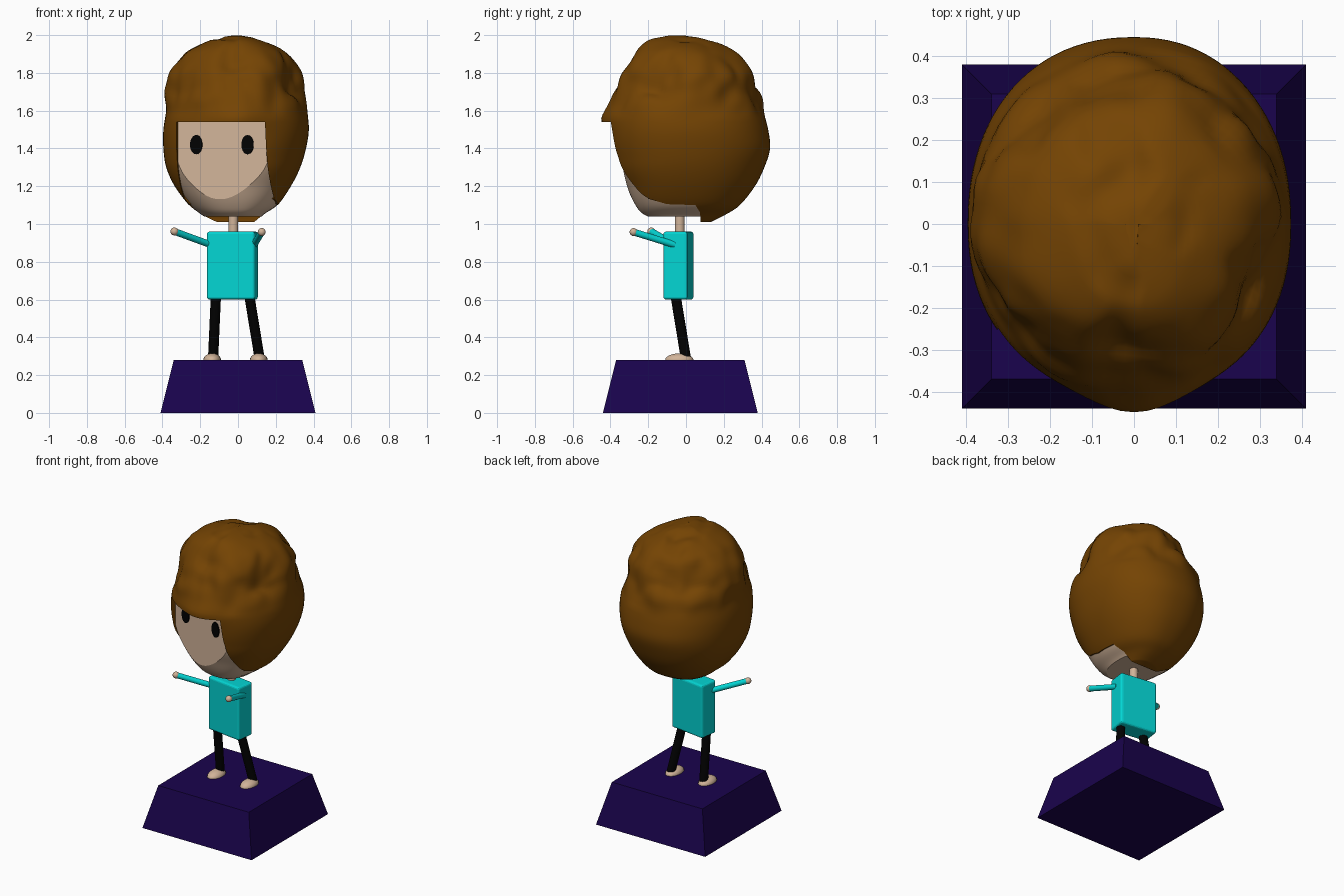
import bpy, bmesh, math
from mathutils import Vector, Matrix, noise

if "Cube" in bpy.data.objects:
    bpy.data.objects.remove(bpy.data.objects["Cube"])


def mat(name, rgb):
    m = bpy.data.materials.new(name)
    m.diffuse_color = (*rgb, 1)
    m.use_nodes = True
    m.node_tree.nodes["Principled BSDF"].inputs["Base Color"].default_value = m.diffuse_color
    return m


PURPLE = mat("dark purple", (0.010, 0.001, 0.074))
SKIN = mat("skin", (0.64, 0.455, 0.32))
BROWN = mat("brown hair", (0.175, 0.057, 0.001))
CYAN = mat("cyan shirt", (0.001, 0.66, 0.65))
BLACK = mat("black", (0.0005, 0.0005, 0.0005))


def finish(bm, name, material, smooth=None):
    bmesh.ops.recalc_face_normals(bm, faces=bm.faces)
    me = bpy.data.meshes.new(name)
    bm.to_mesh(me)
    bm.free()
    ob = bpy.data.objects.new(name, me)
    bpy.context.collection.objects.link(ob)
    if material:
        me.materials.append(material)
    if smooth:
        shade(ob, smooth)
    return ob


def activate(ob):
    bpy.ops.object.select_all(action='DESELECT')
    ob.select_set(True)
    bpy.context.view_layer.objects.active = ob


def shade(ob, deg):
    activate(ob)
    bpy.ops.object.shade_smooth_by_angle(angle=math.radians(deg))


def box(name, size, loc, material, turn=0, bevel=0):
    bm = bmesh.new()
    bmesh.ops.create_cube(bm, size=1)
    bmesh.ops.scale(bm, vec=size, verts=bm.verts)
    if bevel:
        bmesh.ops.bevel(bm, geom=bm.edges[:], offset=bevel, segments=3, affect='EDGES', profile=0.5)
    bmesh.ops.rotate(bm, matrix=Matrix.Rotation(turn, 3, 'Z'), verts=bm.verts)
    bmesh.ops.translate(bm, vec=loc, verts=bm.verts)
    return finish(bm, name, material)


def rod(name, a, b, r, material):
    a, b = Vector(a), Vector(b)
    d = b - a
    m = Matrix.Translation((a + b) / 2) @ d.to_track_quat('Z', 'Y').to_matrix().to_4x4()
    bm = bmesh.new()
    bmesh.ops.create_cone(bm, cap_ends=True, segments=20, radius1=r, radius2=r, depth=d.length, matrix=m)
    return finish(bm, name, material, 40)


def ball(name, loc, radii, material):
    bm = bmesh.new()
    bmesh.ops.create_uvsphere(bm, u_segments=20, v_segments=12, radius=1)
    bmesh.ops.scale(bm, vec=radii, verts=bm.verts)
    bmesh.ops.translate(bm, vec=loc, verts=bm.verts)
    return finish(bm, name, material, 40)


# pedestal: tapered block
bm = bmesh.new()
bmesh.ops.create_cube(bm, size=1)
for v in bm.verts:
    h = 0.34 if v.co.z > 0 else 0.41
    v.co = (math.copysign(h, v.co.x), math.copysign(h, v.co.y) - 0.03, 0.28 if v.co.z > 0 else 0)
finish(bm, "pedestal", PURPLE)

# legs and feet
for side, top, foot in (("left", -0.117, -0.132), ("right", 0.06, 0.115)):
    rod(side + "_leg", (top, -0.055, 0.62), (foot, 0.0, 0.285), 0.027, BLACK)
    ball(side + "_foot", (foot - 0.005, -0.035, 0.28), (0.047, 0.075, 0.035), SKIN)

# torso, neck, arms and hands
box("torso", (0.258, 0.128, 0.36), (-0.03, -0.04, 0.78), CYAN, math.radians(-8), 0.014)
rod("neck", (-0.025, -0.033, 0.94), (-0.025, -0.033, 1.08), 0.026, SKIN)
for side, a, b in (("left", (-0.13, -0.05, 0.885), (-0.33, -0.180, 0.958)),
                   ("right", (0.085, -0.06, 0.890), (0.124, -0.27, 0.955))):
    rod(side + "_arm", a, b, 0.018, CYAN)
    ball(side + "_hand", Vector(b) + (Vector(b) - Vector(a)).normalized() * 0.008, (0.021,) * 3, SKIN)

# head outline: z, x min, x max, y min, y max
RINGS = [(1.01, -.13, .10, -.12, .13), (1.05, -.20, .14, -.22, .21), (1.10, -.26, .21, -.265, .285),
         (1.20, -.335, .28, -.315, .365), (1.30, -.38, .33, -.37, .415), (1.40, -.395, .36, -.40, .445),
         (1.50, -.395, .375, -.41, .435), (1.60, -.38, .365, -.405, .41), (1.70, -.375, .34, -.385, .395),
         (1.80, -.355, .325, -.345, .365), (1.90, -.28, .26, -.285, .275), (1.96, -.18, .16, -.225, .18),
         (1.985, -.11, .09, -.17, .09), (1.999, -.02, .01, -.08, -.04)]
SEG = 96


def ring_at(t):
    """Smooth interpolation through the rings."""
    i = min(int(t), len(RINGS) - 2)
    f = t - i
    p = [RINGS[max(0, min(len(RINGS) - 1, i + k))] for k in (-1, 0, 1, 2)]
    return [0.5 * (2 * b + (c - a) * f + (2 * a - 5 * b + 4 * c - d) * f * f + (3 * b - a - 3 * c + d) * f ** 3)
            for a, b, c, d in zip(*p)]


def egg(scale, hairy, sub):
    bm = bmesh.new()
    rows = []
    n = (len(RINGS) - 1) * sub
    for k in range(n + 1):
        z, x0, x1, y0, y1 = ring_at(k / sub)
        w = max(0, min(1, (z - 1.56) / 0.15))
        jaw = max(0, min(1, (1.35 - z) / 0.2))
        row = []
        for s in range(SEG):
            a = 2 * math.pi * s / SEG
            c, q = math.cos(a), math.sin(a)
            # fuller jaw on the front half
            chin = jaw if q < 0 else 0
            e = 2 / (2.2 - 0.2 * w + 0.15 * chin)
            x = math.copysign(abs(c) ** e, c) * (x1 if c > 0 else -x0) * scale
            y = math.copysign(abs(q) ** e, q) * (y1 if q > 0 else -y0 * (1 + 0.04 * chin)) * scale
            co = Vector((x, y, z))
            if hairy:
                # tousled waves on the upper half and a fringe tuft
                g = noise.noise(co * 4.5 + Vector((3, 1, 7))) + 0.4 * noise.noise(co * 10)
                co.xy *= 1 + w * (0.13 * g - 0.025)
                co.z += 0.05 * w * min(0, g)
                tuft = math.exp(-(x / 0.13) ** 2 - ((z - 1.56) / 0.07) ** 2) if y < 0 else 0
                co.y -= 0.04 * tuft
            row.append(bm.verts.new(co))
        rows.append(row)
    for r0, r1 in zip(rows, rows[1:]):
        for i in range(SEG):
            j = (i + 1) % SEG
            bm.faces.new((r0[i], r0[j], r1[j], r1[i]))
    bm.faces.new(rows[0][::-1])
    bm.faces.new(rows[-1])
    return bm


def cut(bm, co, no):
    """Slice off the side the normal points to and cap the hole."""
    geom = bm.verts[:] + bm.edges[:] + bm.faces[:]
    r = bmesh.ops.bisect_plane(bm, geom=geom, plane_co=co, plane_no=no, clear_outer=True)
    edges = [e for e in r["geom_cut"] if isinstance(e, bmesh.types.BMEdge)]
    bmesh.ops.contextual_create(bm, geom=edges)


# head: turned flat face, flat chin underside
TURN = math.radians(-14)
ROT = Matrix.Rotation(TURN, 3, 'Z')
FACE = 0.289
bm = egg(0.97, False, 5)
cut(bm, (0, 0, 1.04), (0, 0, -1))
cut(bm, (0, 0, 1.57), (0, 0, 1))
cut(bm, ROT @ Vector((0, -FACE, 1.4)), ROT @ Vector((0, -1, 0)))
finish(bm, "head", SKIN, 20)

# eyes: thin oval plates
for side, x in (("left", -0.155), ("right", 0.125)):
    bm = bmesh.new()
    bmesh.ops.create_cone(bm, cap_ends=True, segments=24, radius1=1, radius2=1, depth=1,
                          matrix=Matrix.Rotation(math.pi / 2, 4, 'X'))
    bmesh.ops.scale(bm, vec=(0.033, 0.009, 0.051), verts=bm.verts)
    bmesh.ops.translate(bm, vec=(x, -FACE - 0.003, 1.42), verts=bm.verts)
    bmesh.ops.rotate(bm, matrix=ROT, verts=bm.verts)
    finish(bm, side + "_eye", BLACK)

# hair: wavy cap with the face opening and the underside cut away
hair = finish(egg(1.0, True, 5), "hair", BROWN)
opening = box("face_cutter", (0.49, 0.72, 0.84), ROT @ Vector((-0.01, -0.51, 1.12)), None, TURN)
bm = bmesh.new()
side = [(-0.6, 0.9), (0.08, 0.9), (0.075, 1.06), (0.05, 1.10), (-0.1, 1.105), (-0.24, 1.145), (-0.33, 1.23), (-0.6, 1.45)]
f = bm.faces.new([bm.verts.new((-0.7, y, z)) for y, z in side])
ext = bmesh.ops.extrude_face_region(bm, geom=[f])
bmesh.ops.translate(bm, vec=(1.4, 0, 0), verts=[v for v in ext["geom"] if isinstance(v, bmesh.types.BMVert)])
under = finish(bm, "underside_cutter", None)
for c in (opening, under):
    c.hide_render = True
    m = hair.modifiers.new("cut", 'BOOLEAN')
    m.operation, m.solver, m.object = 'DIFFERENCE', 'EXACT', c
    activate(hair)
    bpy.ops.object.modifier_apply(modifier=m.name)
    bpy.data.objects.remove(c)
shade(hair, 40)
